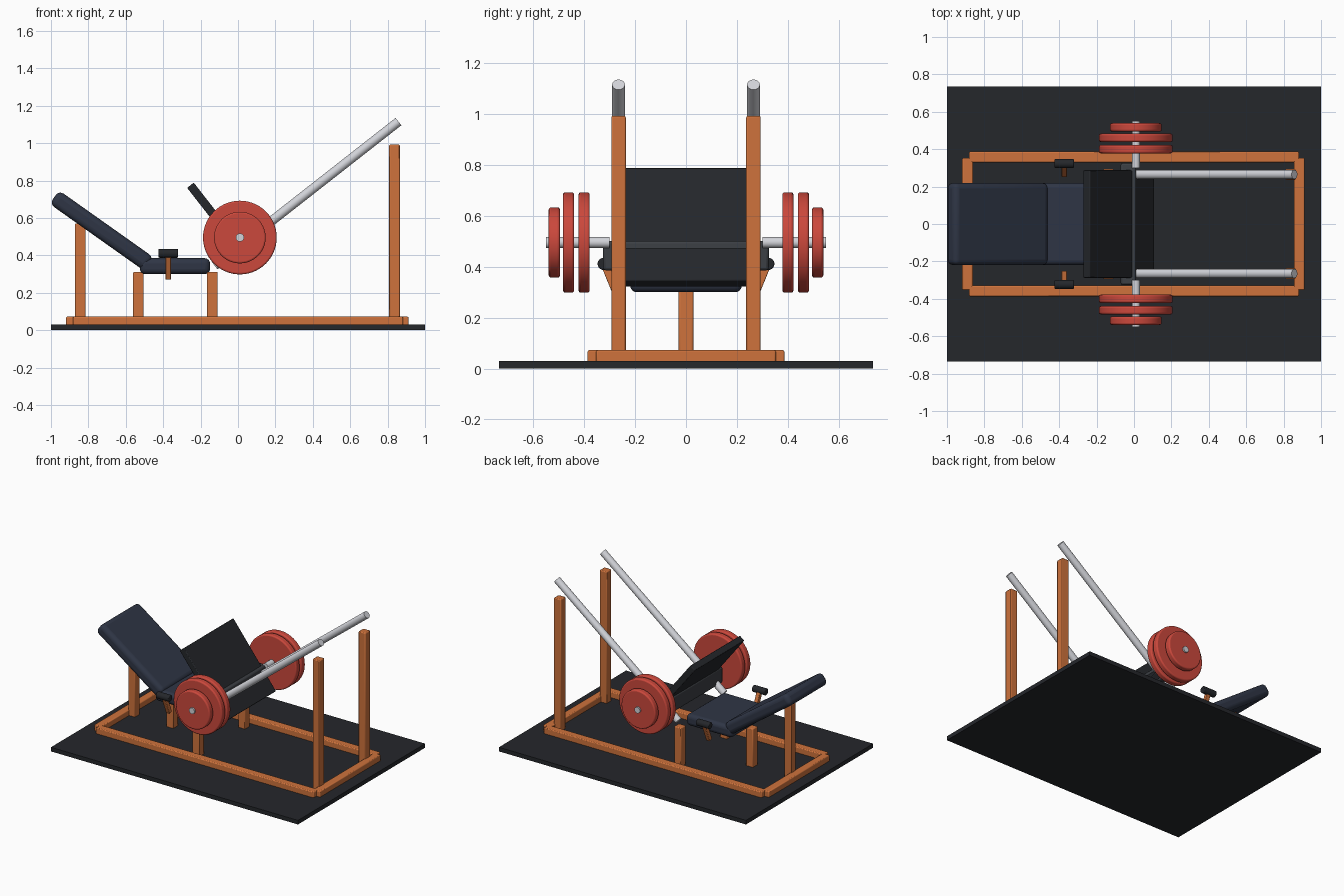
import bpy
from math import radians, pi, atan2
from mathutils import Vector

if "Cube" in bpy.data.objects:
    bpy.data.objects.remove(bpy.data.objects["Cube"])


def material(name, rgb):
    m = bpy.data.materials.new(name)
    m.diffuse_color = (*rgb, 1)
    m.use_nodes = True
    m.node_tree.nodes["Principled BSDF"].inputs["Base Color"].default_value = m.diffuse_color
    return m


ORANGE = material("orange_paint", (0.62, 0.17, 0.045))
NAVY = material("navy_padding", (0.028, 0.036, 0.06))
BLACK = material("black_rubber", (0.018, 0.02, 0.024))
DARK = material("dark_metal", (0.045, 0.05, 0.058))
RED = material("red_plate", (0.6, 0.065, 0.045))
STEEL = material("steel", (0.65, 0.66, 0.7))


def finish(ob, name, mat, bevel, segs):
    ob.name = name
    ob.data.materials.append(mat)
    if bevel:
        mod = ob.modifiers.new("bevel", "BEVEL")
        mod.width, mod.segments = bevel, segs
        mod.limit_method = "ANGLE"
        mod.angle_limit = radians(40)
    bpy.ops.object.shade_smooth_by_angle(angle=radians(35))
    return ob


def box(name, center, size, mat, bevel=0.006, segs=2, tilt=(0, 0, 0)):
    bpy.ops.mesh.primitive_cube_add(size=1, location=center)
    ob = bpy.context.object
    ob.scale = size
    bpy.ops.object.transform_apply(location=False, rotation=False, scale=True)
    ob.rotation_euler = tilt
    return finish(ob, name, mat, bevel, segs)


def rod(name, a, b, r, mat, bevel=0.0, verts=32):
    a, b = Vector(a), Vector(b)
    bpy.ops.mesh.primitive_cylinder_add(vertices=verts, radius=r, depth=(b - a).length,
                                        location=(a + b) / 2)
    ob = bpy.context.object
    ob.rotation_euler = (b - a).to_track_quat("Z", "Y").to_euler()
    return finish(ob, name, mat, bevel, 3)


T = 0.057  # frame tube width


def post(name, x, y, top):
    box(name, (x, y, (top + 0.02) / 2), (T, T, top - 0.02), ORANGE)


# floor mat
box("floor_mat", (0, 0, 0.015), (2, 1.47, 0.03), BLACK, bevel=0)

# base frame end bars and single centre posts
box("rear_base_bar", (-0.89, 0, 0.037), (T, 0.705, 0.07), ORANGE)
box("front_base_bar", (0.883, 0, 0.037), (T, 0.705, 0.07), ORANGE)
post("backrest_post", -0.843, 0, 0.57)
post("seat_post", -0.533, 0, 0.31)

# padding
box("seat", (-0.337, 0, 0.342), (0.375, 0.44, 0.085), NAVY, 0.028, 4)
box("backrest", (-0.729, 0, 0.532), (0.62, 0.44, 0.088), NAVY, 0.03, 4,
    tilt=(0, radians(35.3), 0))

# sliding foot plate, square to the guide rods, and its carriage beam
box("foot_plate", (-0.082, 0, 0.554), (0.045, 0.575, 0.56), BLACK, 0.005,
    tilt=(0, radians(-38), 0))
box("carriage_beam", (-0.03, 0, 0.443), (0.083, 0.65, 0.115), DARK, 0.01)

# parts repeated on both sides
for s, side in ((-1, "right"), (1, "left")):
    box(f"{side}_base_rail", (0, s * 0.358, 0.037), (1.765, T, 0.07), ORANGE)
    post(f"{side}_tall_upright", 0.837, s * 0.265, 0.992)
    post(f"{side}_short_post", -0.137, s * 0.265, 0.312)
    rod(f"{side}_guide_rod", (-0.125, s * 0.265, 0.345), (0.858, s * 0.265, 1.115),
        0.025, STEEL)

    # grip on a leaning stem
    lean = atan2(0.055, 0.135)
    box(f"{side}_grip_stem", (-0.373, s * 0.292, 0.342), (0.03, 0.03, 0.145), ORANGE,
        0.004, tilt=(-s * lean, 0, 0))
    rod(f"{side}_grip", (-0.425, s * 0.323, 0.411), (-0.321, s * 0.323, 0.411),
        0.024, BLACK, 0.005)

    # weight sleeve with three plates
    rod(f"{side}_weight_sleeve", (0.01, s * 0.3, 0.495), (0.01, s * 0.55, 0.495),
        0.022, STEEL)
    for i, (y, r) in enumerate(((0.4, 0.197), (0.461, 0.197), (0.517, 0.138))):
        rod(f"{side}_weight_plate_{i + 1}", (0.01, s * (y - 0.022), 0.495),
            (0.01, s * (y + 0.022), 0.495), r, RED, 0.009, verts=56)
